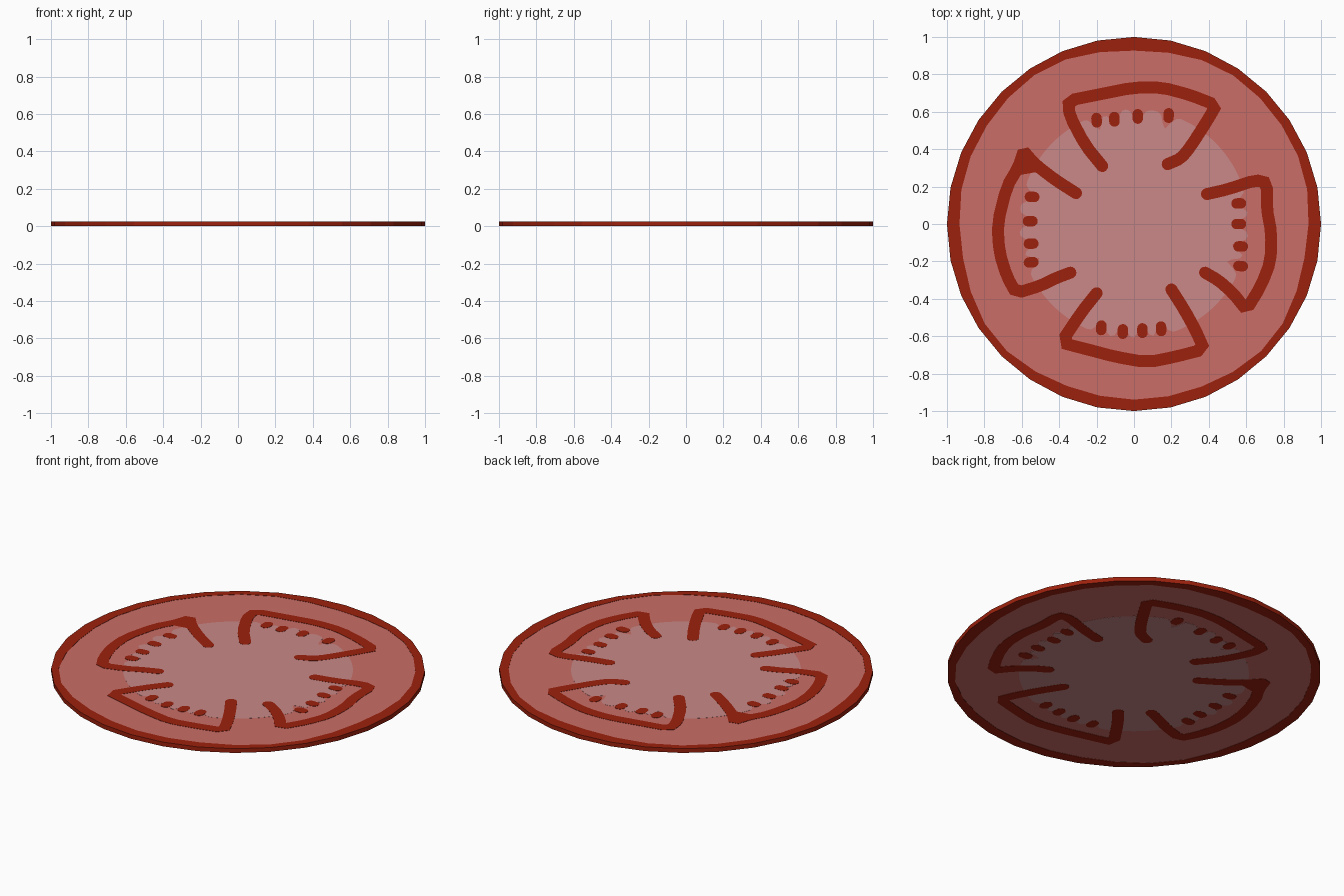
import bpy, bmesh, math
from mathutils import Vector

if "Cube" in bpy.data.objects:
    bpy.data.objects.remove(bpy.data.objects["Cube"])

THICK = 0.025


def material(name, color):
    m = bpy.data.materials.new(name)
    m.diffuse_color = (*color, 1)
    m.use_nodes = True
    m.node_tree.nodes["Principled BSDF"].inputs["Base Color"].default_value = m.diffuse_color
    return m


SKIN = material("skin red", (0.335, 0.015, 0.004))
FLESH = material("flesh pink", (0.59, 0.153, 0.135))
CORE = material("core pale pink", (0.585, 0.25, 0.245))


def finish(name, bm, mat):
    bmesh.ops.recalc_face_normals(bm, faces=bm.faces)
    me = bpy.data.meshes.new(name)
    bm.to_mesh(me)
    bm.free()
    me.materials.append(mat)
    ob = bpy.data.objects.new(name, me)
    bpy.context.collection.objects.link(ob)
    return ob


def prism(name, outline, z0, z1, mat):
    """Solid with the same outline on the upper and lower cut face."""
    bm = bmesh.new()
    face = bm.faces.new([bm.verts.new((p[0], p[1], z0)) for p in outline])
    ext = bmesh.ops.extrude_face_region(bm, geom=[face], use_keep_orig=True)
    for g in ext["geom"]:
        if isinstance(g, bmesh.types.BMVert):
            g.co.z = z1
    bmesh.ops.triangulate(bm, faces=[f for f in bm.faces if len(f.verts) > 4])
    return finish(name, bm, mat)


def polar(r, a):
    return Vector((r * math.cos(a), r * math.sin(a)))


def round_corners(pts):
    out = [pts[0]]
    for a, b in zip(pts, pts[1:]):
        out += [a.lerp(b, 0.22), a.lerp(b, 0.78)]
    return out + [pts[-1]]


def stroke_outline(pts, w):
    """Outline of a round-ended band of half width w along a path."""
    dirs = [(b - a).normalized() for a, b in zip(pts, pts[1:])]
    left, right = [], []
    for i in range(1, len(pts) - 1):
        d0, d1 = dirs[i - 1], dirs[i]
        t = (d0 + d1).normalized()
        n = Vector((-t.y, t.x))
        miter = w / max(0.5, t.dot(d1))
        turn = d0.x * d1.y - d0.y * d1.x
        outer = min(miter, 1.15 * w)
        left.append(pts[i] + n * (miter if turn > 0 else outer))
        right.append(pts[i] - n * (outer if turn > 0 else miter))

    def cap(p, d):
        a = math.atan2(d.y, d.x)
        return [p + polar(w, a + math.pi * (0.5 - k / 8)) for k in range(9)]
    return left + cap(pts[-1], dirs[-1]) + right[::-1] + cap(pts[0], -dirs[0])


# Seeds by chamber, with the direction each row points
seeds = {
    "top": ((0, 1), [(-.2, .555), (-.105, .56), (.02, .575), (.185, .58)]),
    "right": ((1, 0), [(.56, .11), (.56, 0), (.57, -.12), (.57, -.225)]),
    "bottom": ((0, -1), [(-.175, -.555), (-.06, -.575), (.045, -.57), (.145, -.56)]),
    "left": ((-1, 0), [(-.545, .145), (-.555, .015), (-.55, -.105), (-.55, -.205)]),
}

# Centre lines of the four chamber walls
chambers = {
    "top": [(-.17, .31), (-.26, .42), (-.345, .58), (-.35, .66), (-.2, .69), (0, .73),
            (.15, .73), (.3, .69), (.44, .635), (.39, .55), (.3, .41), (.25, .35), (.18, .32)],
    "right": [(.39, .16), (.5, .185), (.65, .235), (.71, .22), (.71, .08), (.735, -.05),
              (.73, -.2), (.68, -.33), (.6, -.46), (.53, -.37), (.45, -.3), (.38, -.26)],
    "bottom": [(-.2, -.37), (-.28, -.47), (-.39, -.635), (-.25, -.67), (-.1, -.71),
               (.07, -.74), (.22, -.71), (.375, -.67), (.33, -.57), (.27, -.46), (.2, -.35)],
    "left": [(-.31, .165), (-.42, .235), (-.53, .32), (-.59, .39), (-.62, .3), (-.68, .2),
             (-.73, 0), (-.72, -.15), (-.68, -.28), (-.63, -.37), (-.5, -.33), (-.42, -.29),
             (-.34, -.26)],
}

# Skin: 32-sided ring with a slightly uneven inner edge
N = 32
angles = [2 * math.pi * i / N for i in range(N)]
inner = [polar(0.945 + 0.012 * math.sin(4 * a - 1.4) + 0.006 * math.sin(7 * a), a)
         for a in angles]
bm = bmesh.new()
rings = [[bm.verts.new((p.x, p.y, z)) for p in ring]
         for ring, z in (([polar(1, a) for a in angles], 0),
                         ([polar(1, a) for a in angles], THICK),
                         (inner, THICK), (inner, 0))]
for k in range(4):
    a, b = rings[k], rings[(k + 1) % 4]
    for i in range(N):
        j = (i + 1) % N
        bm.faces.new((a[i], a[j], b[j], b[i]))
finish("skin_ring", bm, SKIN)

# Flesh disc, a hair below the cut surface
prism("flesh", inner, 0.0015, THICK - 0.0015, FLESH)

# Pale core, dented behind every seed
seed_angles = [math.atan2(y, x) for _, row in seeds.values() for x, y in row]


def core_radius(a):
    r = 0.615
    for s in seed_angles:
        d = (a - s + math.pi) % (2 * math.pi) - math.pi
        r -= 0.08 * math.exp(-(d / 0.05) ** 2)
    return r


M = 180
prism("core", [polar(core_radius(2 * math.pi * i / M), 2 * math.pi * i / M) for i in range(M)],
      0.0008, THICK - 0.0008, CORE)

# Chamber walls and seeds run right through the slice
for side, path in chambers.items():
    pts = round_corners([Vector(p) for p in path])
    prism("chamber_wall_" + side, stroke_outline(pts, 0.032), 0, THICK, SKIN)
    axis, row = seeds[side]
    for i, s in enumerate(row):
        d = (Vector(axis) + 0.4 * Vector(s)).normalized() * 0.012
        c = Vector(s)
        prism(f"seed_{side}_{i + 1}", stroke_outline([c - d, c + d], 0.028), 0, THICK, SKIN)
